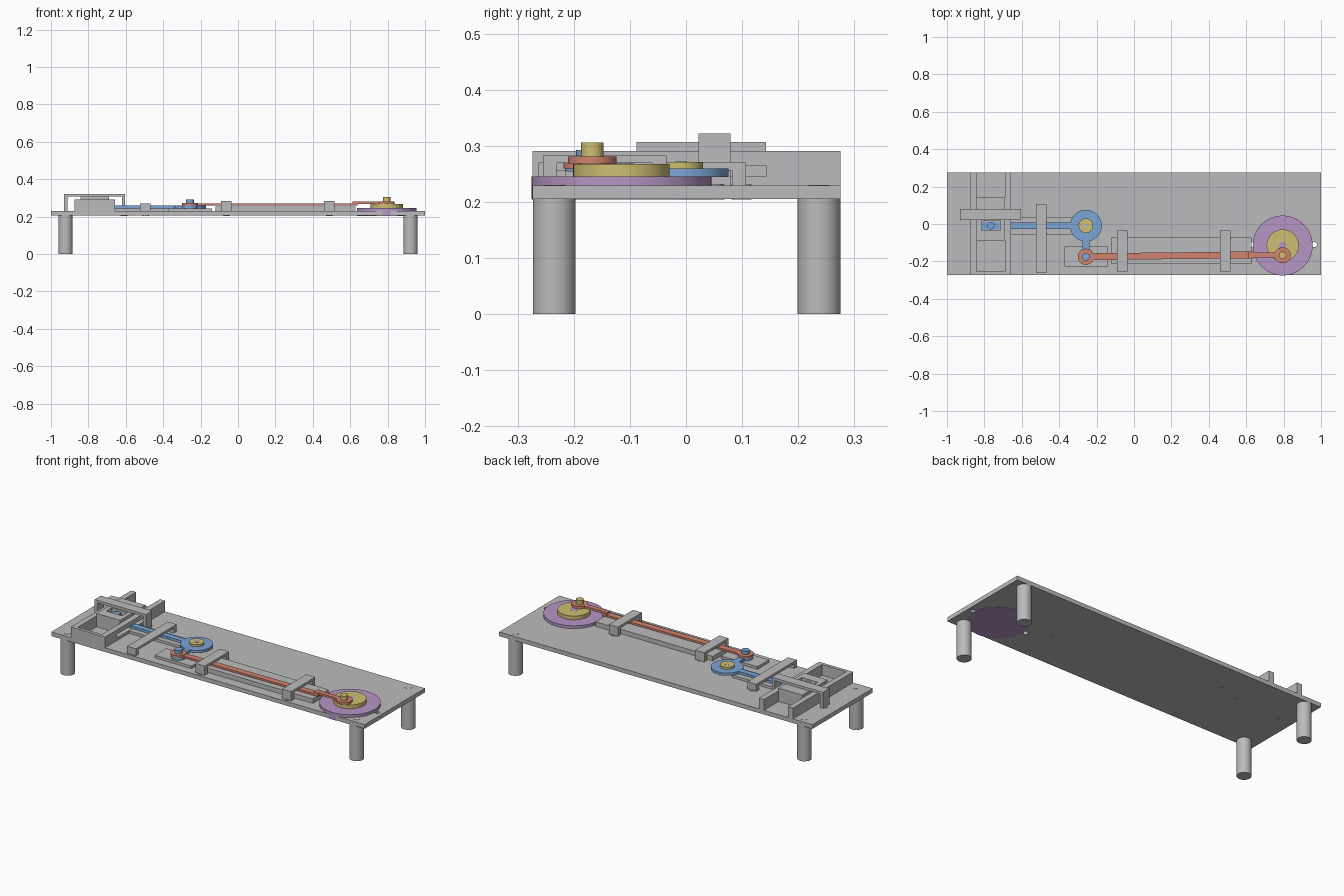
import bpy, math

if "Cube" in bpy.data.objects:
    bpy.data.objects.remove(bpy.data.objects["Cube"])


def material(name, rgb):
    m = bpy.data.materials.new(name)
    m.diffuse_color = (*rgb, 1)
    m.use_nodes = True
    m.node_tree.nodes["Principled BSDF"].inputs["Base Color"].default_value = m.diffuse_color
    return m


GREY = material("grey", (0.50, 0.50, 0.51))
BLUE = material("blue", (0.20, 0.38, 0.68))
RED = material("red", (0.64, 0.23, 0.16))
YELLOW = material("yellow", (0.62, 0.52, 0.17))
PURPLE = material("purple", (0.47, 0.30, 0.56))


def finish(name, mat):
    o = bpy.context.object
    o.name = name
    o.data.materials.append(mat)
    return o


def box(name, x0, x1, y0, y1, z0, z1, mat=GREY):
    bpy.ops.mesh.primitive_cube_add(size=1, location=((x0 + x1) / 2, (y0 + y1) / 2, (z0 + z1) / 2))
    bpy.context.object.scale = (x1 - x0, y1 - y0, z1 - z0)
    bpy.ops.object.transform_apply(location=False, rotation=False, scale=True)
    return finish(name, mat)


def disc(name, x, y, r, z0, z1, mat=GREY, n=48):
    bpy.ops.mesh.primitive_cylinder_add(vertices=n, radius=r, depth=z1 - z0, location=(x, y, (z0 + z1) / 2))
    bpy.ops.object.shade_smooth_by_angle()
    return finish(name, mat)


def bar(name, a, b, width, z0, z1, mat):
    """Flat link running from point a to point b."""
    dx, dy = b[0] - a[0], b[1] - a[1]
    h = math.hypot(dx, dy) / 2
    o = box(name, -h, h, -width / 2, width / 2, z0, z1, mat)
    o.location.x, o.location.y = (a[0] + b[0]) / 2, (a[1] + b[1]) / 2
    o.rotation_euler.z = math.atan2(dy, dx)
    return o


def cut(target, cutter):
    m = target.modifiers.new("cut", 'BOOLEAN')
    m.operation, m.solver, m.object = 'DIFFERENCE', 'EXACT', cutter
    bpy.context.view_layer.objects.active = target
    bpy.ops.object.modifier_apply(modifier=m.name)
    bpy.data.objects.remove(cutter)


P0, P1 = 0.205, 0.229     # base plate underside and top

# Base plate with two through holes beside the wheel
plate = box("base_plate", -1, 1, -0.2735, 0.275, P0, P1)
for x in (0.625, 0.965):
    cut(plate, disc("hole_cutter", x, -0.11, 0.014, 0.1, 0.3))

# Legs and their pegs showing on the top face
for x in (-0.922, 0.922):
    for y in (-0.235, 0.237):
        disc("leg", x, y, 0.038, 0, P0)
        disc("leg_peg", x, y, 0.019, P1 - 0.01, P1 + 0.001)


# Bridges: a strap on two feet, each foot with a peg through the plate
def bridge(name, x0, x1, y0, y1, top, foot=0.025):
    box(name + "_strap", x0, x1, y0, y1, top - 0.014, top)
    box(name + "_foot", x0, x1, y0, y0 + foot, P1, top - 0.014)
    box(name + "_foot", x0, x1, y1 - foot, y1, P1, top - 0.014)
    for y in (y0 + 0.008, y1 - 0.008):
        disc(name + "_peg", (x0 + x1) / 2, y, 0.018, P0 - 0.001, P1 + 0.002, n=24)


bridge("arm_bridge", -0.523, -0.467, -0.263, 0.107, 0.270)
bridge("rod_bridge_left", -0.092, -0.034, -0.255, -0.035, 0.283)
bridge("rod_bridge_right", 0.460, 0.517, -0.255, -0.035, 0.283)

# Slider track: two rails and a closed front end
box("left_rail", -0.875, -0.843, -0.2735, 0.275, P1, 0.291)
rail = box("right_rail", -0.690, -0.657, -0.2735, 0.275, P1, 0.291)
cut(rail, box("window_cutter", -0.72, -0.62, -0.165, 0.143, 0.245, 0.265))
box("track_end", -0.843, -0.690, -0.2735, -0.255, P1, 0.291)

# Slider block with a pocket for the arm pin
slider = box("slider", -0.842, -0.691, -0.088, 0.143, P1 + 0.001, 0.307)
cut(slider, box("pocket_cutter", -0.816, -0.715, -0.034, 0.016, 0.263, 0.4))

# Hold-down bracket over the slider
box("bracket_top", -0.930, -0.603, 0.022, 0.079, 0.307, 0.322)
for x0, x1 in ((-0.930, -0.912), (-0.621, -0.603)):
    box("bracket_leg", x0, x1, 0.022, 0.079, P1, 0.307)
for x in (-0.924, -0.609):
    disc("bracket_peg", x, 0.05, 0.019, P0 - 0.001, P1 + 0.002, n=24)

# Raised pads under the moving links
box("arm_pad", -0.657, -0.32, -0.055, 0.038, P1, 0.244)
box("crank_pad", -0.372, -0.138, -0.226, -0.121, P1, 0.244)
box("rod_pad", -0.120, 0.628, -0.215, -0.072, P1, 0.255)

# Rocker: hub disc, long arm to the slider, short arm to the rod
C = (-0.257, -0.009)
disc("rocker_hub", *C, 0.085, 0.244, 0.259, BLUE, 64)
bar("rocker_long_arm", C, (-0.815, C[1]), 0.034, 0.2445, 0.2585, BLUE)
box("rocker_slider_pad", -0.812, -0.719, -0.030, 0.012, 0.2535, 0.271, BLUE)
bar("rocker_short_arm", C, (C[0], -0.175), 0.036, 0.2445, 0.2585, BLUE)
disc("rocker_eye", C[0], -0.175, 0.040, 0.244, 0.259, BLUE)
disc("slider_pin", -0.766, C[1], 0.020, 0.25, 0.300, BLUE, 32)
disc("rod_pin", C[0], -0.175, 0.021, 0.25, 0.292, BLUE, 32)
disc("rocker_cap", *C, 0.039, 0.25, 0.271, YELLOW)
disc("rocker_axle", *C, 0.011, 0.25, 0.272, GREY, 24)

# Drive wheel set into the plate, with eccentric hub and crank pin
W = (0.795, -0.115)
disc("drive_wheel", *W, 0.160, P0 - 0.001, 0.245, PURPLE, 96)
disc("wheel_hub", *W, 0.086, 0.24, 0.267, YELLOW, 64)
disc("wheel_axle", *W, 0.021, 0.24, 0.268, PURPLE, 32)
disc("crank_pin", W[0], -0.167, 0.020, 0.26, 0.306, YELLOW, 32)

# Connecting rod: eye at each end with a step up before the wheel
disc("rod_left_eye", C[0], -0.175, 0.043, 0.259, 0.272, RED)
bar("rod_body", (C[0], -0.175), (0.635, -0.165), 0.036, 0.2585, 0.269, RED)
box("rod_step", 0.612, 0.638, -0.184, -0.146, 0.2585, 0.280, RED)
bar("rod_tip", (0.63, -0.165), (W[0], -0.167), 0.028, 0.2685, 0.2805, RED)
disc("rod_right_eye", W[0], -0.167, 0.043, 0.268, 0.281, RED)
